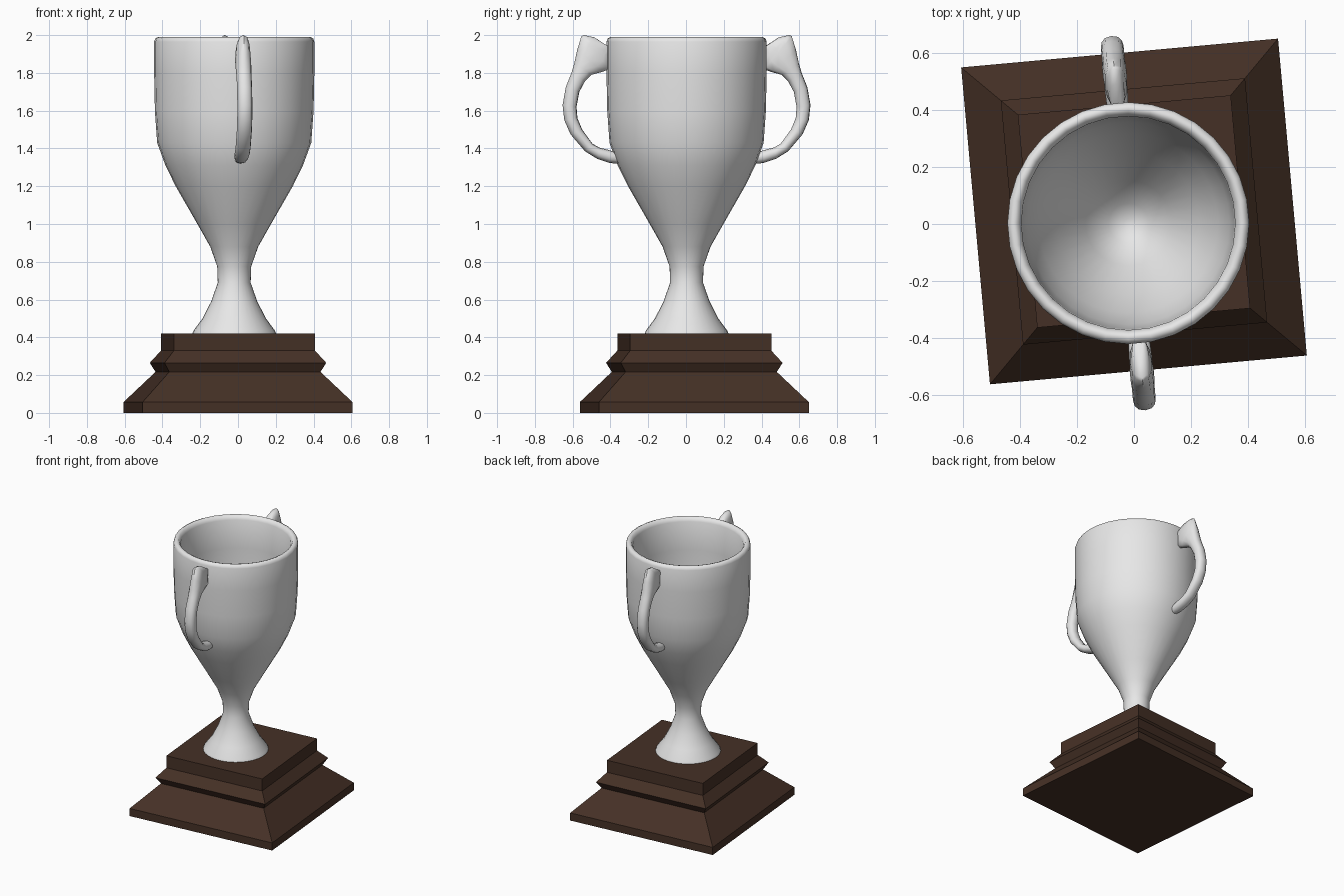
import bpy, bmesh, math
from mathutils import Matrix

if "Cube" in bpy.data.objects:
    bpy.data.objects.remove(bpy.data.objects["Cube"])

TURN = math.radians(5.2)


def material(name, rgb):
    m = bpy.data.materials.new(name)
    m.diffuse_color = (*rgb, 1)
    m.use_nodes = True
    m.node_tree.nodes["Principled BSDF"].inputs["Base Color"].default_value = m.diffuse_color
    return m


silver = material("silver", (0.8, 0.8, 0.8))
wood = material("dark_wood", (0.06, 0.03, 0.019))


def loft(name, rings, mat, location, turn=0.0, smooth=None):
    """Skin a list of equal-length closed rings and cap both ends."""
    bm = bmesh.new()
    loops = [[bm.verts.new(p) for p in ring] for ring in rings]
    n = len(loops[0])
    for a, b in zip(loops, loops[1:]):
        for i in range(n):
            j = (i + 1) % n
            bm.faces.new((a[i], a[j], b[j], b[i]))
    bm.faces.new(loops[0][::-1])
    bm.faces.new(loops[-1])
    bmesh.ops.recalc_face_normals(bm, faces=bm.faces)
    bm.transform(Matrix.Rotation(turn, 4, 'Z'))
    me = bpy.data.meshes.new(name)
    bm.to_mesh(me)
    bm.free()
    me.materials.append(mat)
    ob = bpy.data.objects.new(name, me)
    bpy.context.collection.objects.link(ob)
    ob.location = location
    if smooth:
        bpy.ops.object.select_all(action='DESELECT')
        bpy.context.view_layer.objects.active = ob
        ob.select_set(True)
        bpy.ops.object.shade_smooth_by_angle(angle=math.radians(smooth))
    return ob


def circle(r, z, n=32):
    return [(r * math.cos(2 * math.pi * i / n), r * math.sin(2 * math.pi * i / n), z)
            for i in range(n)]


def square(h, z):
    return [(-h, -h, z), (h, -h, z), (h, h, z), (-h, h, z)]


# Stepped wooden plinth
plinth = [(0.558, 0), (0.558, 0.057), (0.402, 0.217), (0.43, 0.265),
          (0.375, 0.33), (0.375, 0.42)]
loft("plinth", [square(h, z) for h, z in plinth], wood, (0, 0.044, 0), TURN)

# Cup: outside from foot to rim, then back down the inside of the bowl
cup = [(0.222, 0.42), (0.216, 0.435), (0.168, 0.50), (0.122, 0.59), (0.087, 0.69),
       (0.09, 0.775), (0.127, 0.88), (0.195, 1.0), (0.31, 1.2), (0.364, 1.31),
       (0.408, 1.43), (0.42, 1.60), (0.424, 1.80), (0.424, 1.965), (0.418, 1.982),
       (0.403, 1.99), (0.388, 1.985), (0.375, 1.96), (0.372, 1.75), (0.368, 1.55),
       (0.355, 1.43), (0.315, 1.31), (0.25, 1.18), (0.15, 1.02), (0.07, 0.92),
       (0.015, 0.90)]
loft("cup", [circle(r, z) for r, z in cup], silver, (-0.02, 0.003, 0), 0, 50)

# Handle: inner edge, outer edge (distance from axis, height) and half width
handle = [((0.36, 1.375), (0.35, 1.32), 0.03),
          ((0.425, 1.395), (0.405, 1.322), 0.038),
          ((0.465, 1.405), (0.475, 1.345), 0.04),
          ((0.50, 1.425), (0.54, 1.385), 0.04),
          ((0.555, 1.50), (0.617, 1.475), 0.04),
          ((0.58, 1.56), (0.65, 1.55), 0.04),
          ((0.585, 1.62), (0.659, 1.63), 0.04),
          ((0.57, 1.70), (0.642, 1.725), 0.04),
          ((0.54, 1.755), (0.612, 1.80), 0.04),
          ((0.505, 1.79), (0.597, 1.85), 0.042),
          ((0.45, 1.805), (0.582, 1.92), 0.042),
          ((0.41, 1.82), (0.559, 1.995), 0.038),
          ((0.405, 1.86), (0.545, 2.0), 0.032),
          ((0.40, 1.90), (0.49, 1.988), 0.028),
          ((0.40, 1.93), (0.425, 1.945), 0.02)]


def section(a, b, w, n=12):
    """Rounded cross-section spanning the inner and outer edge."""
    ring = []
    for i in range(n):
        t = 2 * math.pi * i / n
        c, s = math.cos(t), math.sin(t)
        f = 0.5 - 0.5 * c
        ring.append((w * math.copysign(abs(s) ** 0.8, s),
                     a[0] + (b[0] - a[0]) * f, a[1] + (b[1] - a[1]) * f))
    return ring


rings = [section(*h) for h in handle]
for name, turn in (("back_handle", TURN), ("front_handle", TURN + math.pi)):
    loft(name, rings, silver, (-0.02, 0.003, 0), turn, 50)
